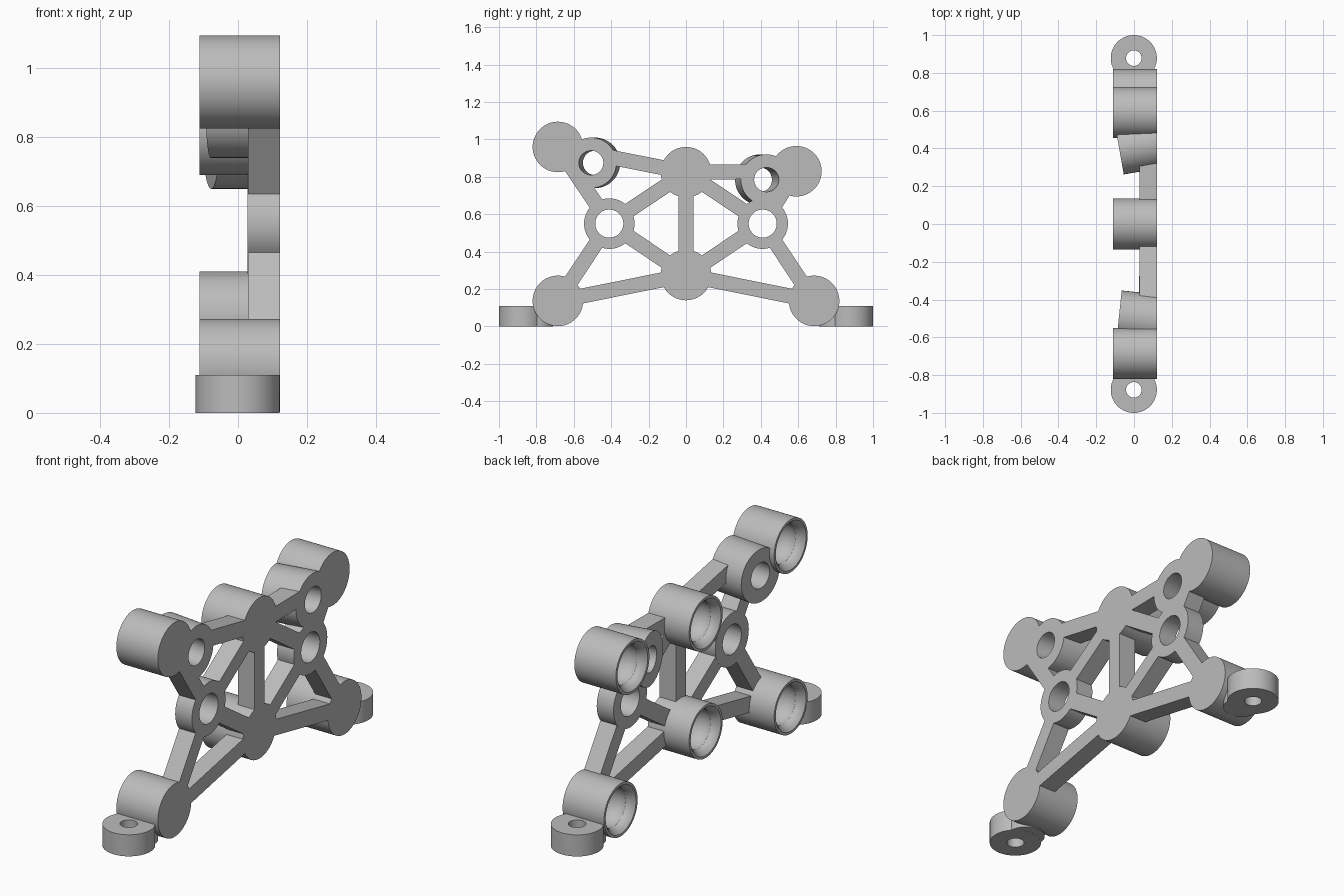
import bpy, bmesh, math
from mathutils import Matrix, Vector

cube = bpy.data.objects.get("Cube")
if cube:
    bpy.data.objects.remove(cube, do_unlink=True)

grey = bpy.data.materials.new("plain grey")
grey.use_nodes = True
COLOUR = (0.5, 0.5, 0.5, 1)
grey.diffuse_color = COLOUR
grey.node_tree.nodes["Principled BSDF"].inputs["Base Color"].default_value = COLOUR

FACE, BACK, BEAM_BACK = 0.122, -0.112, 0.028   # flat face, socket rims, rear of beams
R = 0.135
LOW, HIGH = (0, 0.275), (0, 0.825)
FRONT_TOP, REAR_TOP = (-0.685, 0.96), (0.59, 0.83)
FEET = [(-0.685, 0.137), (0.685, 0.137)]
RINGS = [(-0.41, 0.55), (0.41, 0.55)]
TILTED = [((-0.503, 0.875), -6), ((0.423, 0.785), 10)]


def make(name, bm):
    bmesh.ops.recalc_face_normals(bm, faces=bm.faces)
    mesh = bpy.data.meshes.new(name)
    bm.to_mesh(mesh)
    bm.free()
    mesh.materials.append(grey)
    obj = bpy.data.objects.new(name, mesh)
    bpy.context.collection.objects.link(obj)
    return obj


def cylinder(name, centre, radius, length, turn=Matrix(), sides=64):
    bm = bmesh.new()
    bmesh.ops.create_cone(bm, cap_ends=True, segments=sides, radius1=radius, radius2=radius,
                          depth=length, matrix=Matrix.Translation(centre) @ turn)
    return make(name, bm)


def across(name, yz, radius, x0, x1, tilt=0):
    """Cylinder along x, optionally swung about z through its centre."""
    turn = Matrix.Rotation(math.radians(tilt), 4, 'Z') @ Matrix.Rotation(math.pi / 2, 4, 'Y')
    return cylinder(name, ((x0 + x1) / 2, *yz), radius, x1 - x0, turn)


def box(name, centre, size, turn=Matrix()):
    bm = bmesh.new()
    bmesh.ops.create_cube(bm, size=1, matrix=Matrix.Translation(centre) @ turn
                          @ Matrix.Diagonal((*size, 1)))
    return make(name, bm)


def beam(name, a, b, i):
    a, b = Vector(a), Vector(b)
    d, mid = b - a, (a + b) / 2
    x0, x1 = BEAM_BACK + i * 0.0001, FACE + 0.02 + i * 0.001
    return box(name, ((x0 + x1) / 2, *mid), (x1 - x0, d.length, 0.08),
               Matrix.Rotation(math.atan2(d.y, d.x), 4, 'X'))


def socket(name, yz):
    """Flared ball socket, spun about the x axis."""
    flare = [(-0.02, 0.122), (0, 0.122), (0.012, 0.109), (0.026, 0.101), (0.042, 0.097)]
    ball = [(0.062 + 0.1 * math.sin(t * math.pi / 20), 0.1 * math.cos(t * math.pi / 20))
            for t in range(-1, 10)]
    profile = flare + ball + [(0.162, 0)]
    bm = bmesh.new()
    vs = [bm.verts.new((BACK + x, yz[0] + r, yz[1])) for x, r in [(-0.02, 0)] + profile]
    es = [bm.edges.new(p) for p in zip(vs, vs[1:])]
    bmesh.ops.spin(bm, geom=vs + es, cent=(0, *yz), axis=(1, 0, 0), angle=2 * math.pi, steps=64)
    bmesh.ops.remove_doubles(bm, verts=bm.verts, dist=1e-5)
    return make(name, bm)


def combine(target, other, operation):
    mod = target.modifiers.new("join", 'BOOLEAN')
    mod.operation, mod.solver, mod.object = operation, 'EXACT', other
    bpy.context.view_layer.objects.active = target
    bpy.ops.object.modifier_apply(modifier=mod.name)
    bpy.data.objects.remove(other, do_unlink=True)


# Socket barrels, flat rings and tilted sleeves
barrels = [LOW, HIGH, FRONT_TOP, REAR_TOP, *FEET]
solids = [across("barrel", c, R, BACK, FACE + 0.05) for c in barrels]
solids += [across("ring", c, R, BEAM_BACK - 0.0005, FACE + 0.06) for c in RINGS]
solids += [across("sleeve", c, R, -0.08, 0.24, t) for c, t in TILTED]

# Truss beams
links = [(LOW, HIGH), (FRONT_TOP, HIGH), (HIGH, REAR_TOP),
         (RINGS[0], FRONT_TOP), (RINGS[1], REAR_TOP)]
for ring, foot in zip(RINGS, FEET):
    links += [(LOW, ring), (HIGH, ring), (LOW, foot), (ring, foot)]
solids += [beam("beam", a, b, i) for i, (a, b) in enumerate(links)]

# Mounting feet with a rounded heel under each lower barrel
for s in (-1, 1):
    solids.append(cylinder("foot", (-0.001, s * 0.878, 0.055), 0.122, 0.11))
    solids.append(cylinder("foot_heel", (0, s * 0.8, 0.05), 0.09, 0.099))

frame = solids[0]
frame.name = "truss_bracket"
for part in solids[1:]:
    combine(frame, part, 'UNION')

# Trim the flat face, then open the sockets and holes
cutters = [box("face_trim", (FACE + 0.25, 0, 0.5), (0.5, 3, 3))]
cutters += [socket("socket_cut", c) for c in barrels]
cutters += [across("ring_hole", c, 0.075, -0.01, 0.3) for c in RINGS]
cutters += [across("sleeve_hole", c, 0.065, -0.16, 0.32, t) for c, t in TILTED]
cutters += [cylinder("bolt_hole", (-0.001, s * 0.878, 0.05), 0.041, 0.3) for s in (-1, 1)]
for part in cutters:
    combine(frame, part, 'DIFFERENCE')

bpy.ops.object.select_all(action='DESELECT')
frame.select_set(True)
bpy.context.view_layer.objects.active = frame
bpy.ops.object.shade_smooth_by_angle(angle=math.radians(30))
